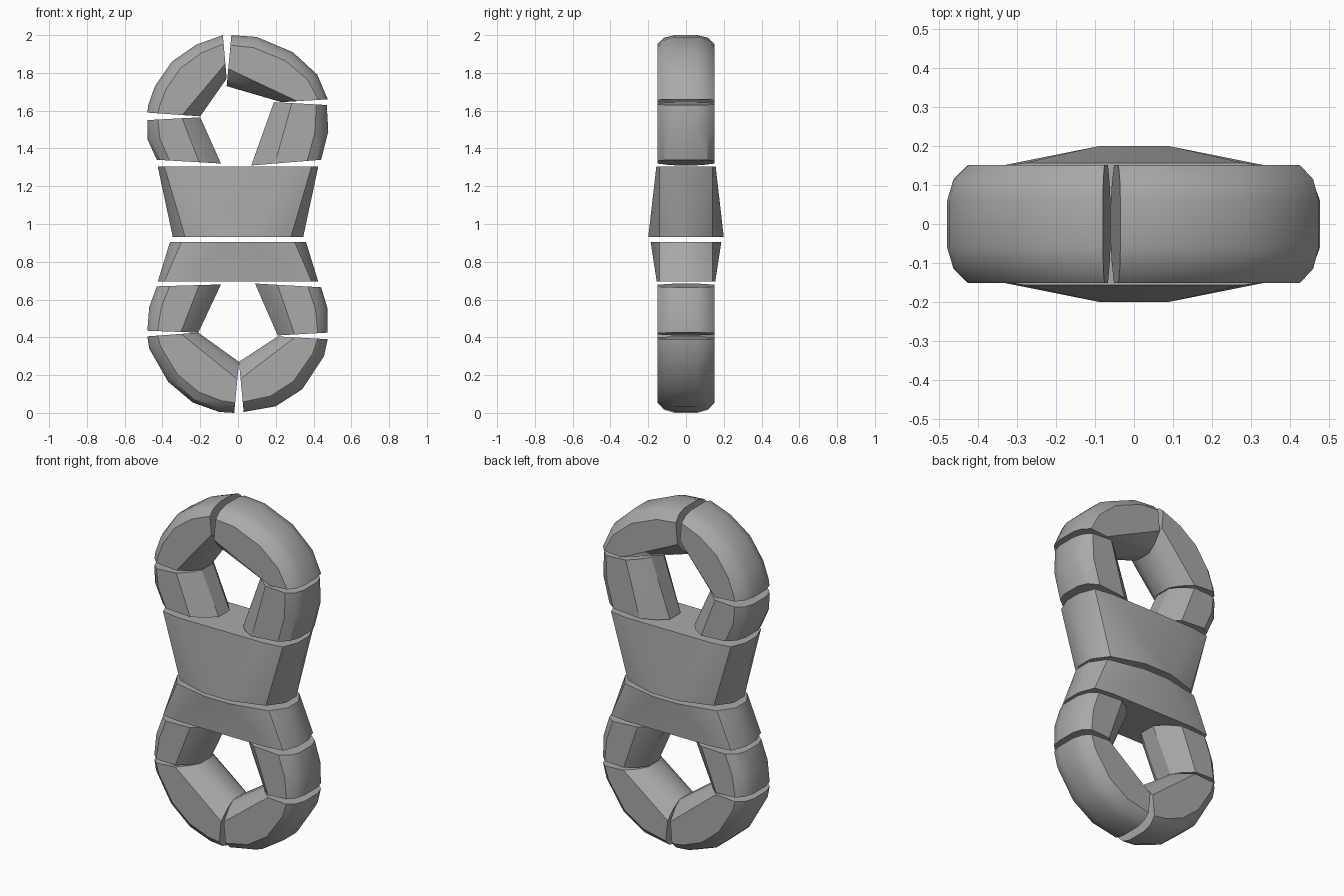
import bpy, bmesh, math

cube = bpy.data.objects.get("Cube")
if cube:
    bpy.data.objects.remove(cube, do_unlink=True)

grey = bpy.data.materials.new("plain_grey")
grey.use_nodes = True
GREY = (0.4, 0.4, 0.4, 1)
grey.diffuse_color = GREY
grey.node_tree.nodes["Principled BSDF"].inputs["Base Color"].default_value = GREY

# Rounded cross-section: (position from inner to outer edge, half depth)
SECTION = [(0, .05), (.12, .1), (.34, .152), (.8, .152), (.94, .115), (1, .06)]


def hull(name, points):
    """Closed convex piece wrapped around a set of points."""
    bm = bmesh.new()
    for p in points:
        bm.verts.new(p)
    res = bmesh.ops.convex_hull(bm, input=bm.verts)
    inner = {v for v in res["geom_interior"] + res["geom_unused"]
             if isinstance(v, bmesh.types.BMVert)}
    bmesh.ops.delete(bm, geom=list(inner), context='VERTS')
    bmesh.ops.dissolve_limit(bm, angle_limit=math.radians(1),
                             verts=bm.verts, edges=bm.edges)
    bmesh.ops.recalc_face_normals(bm, faces=bm.faces)
    mesh = bpy.data.meshes.new(name)
    bm.to_mesh(mesh)
    bm.free()
    mesh.materials.append(grey)
    obj = bpy.data.objects.new(name, mesh)
    bpy.context.collection.objects.link(obj)
    bpy.ops.object.select_all(action='DESELECT')
    obj.select_set(True)
    bpy.context.view_layer.objects.active = obj
    bpy.ops.object.shade_smooth_by_angle(angle=math.radians(30))


def link(name, start, end, outer):
    """Ring segment: straight inner edge from start to end, curved outer edge."""
    points = []
    for i, (ox, oz) in enumerate(outer):
        f = i / (len(outer) - 1)
        ix = start[0] + (end[0] - start[0]) * f
        iz = start[1] + (end[1] - start[1]) * f
        for t, d in SECTION:
            x, z = ix + (ox - ix) * t, iz + (oz - iz) * t
            points += [(x, -d, z), (x, d, z)]
    hull(name, points)


def block(name, layers):
    """Waist block from layers of (z, [(half width, half depth), ...])."""
    hull(name, [(sx * x, sy * y, z) for z, outline in layers
                for x, y in outline for sx in (-1, 1) for sy in (-1, 1)])


# Upper ring
link("upper_arch_right", (-.2, 1.57), (-.06, 1.77),
     [(-.48, 1.59), (-.475, 1.63), (-.44, 1.73), (-.35, 1.86), (-.22, 1.95), (-.08, 2)])
link("upper_arch_left", (.23, 1.645), (-.06, 1.73),
     [(.475, 1.66), (.42, 1.79), (.29, 1.91), (.1, 1.99), (-.035, 2)])
link("upper_side_right", (-.2, 1.565), (-.09, 1.32),
     [(-.48, 1.55), (-.48, 1.45), (-.43, 1.34)])
link("upper_side_left", (.19, 1.645), (.07, 1.31),
     [(.47, 1.63), (.478, 1.49), (.44, 1.34)])

# Waist blocks
block("upper_waist", [(.93, [(.345, .05), (.28, .14), (.09, .2)]),
                      (1.305, [(.425, .05), (.39, .14), (.28, .157)])])
block("lower_waist", [(.905, [(.36, .05), (.3, .14), (.08, .187)]),
                      (.695, [(.425, .05), (.39, .14), (.28, .155)])])

# Lower ring
link("lower_side_right", (-.09, .68), (-.21, .425),
     [(-.43, .67), (-.47, .56), (-.48, .435)])
link("lower_side_left", (.09, .685), (.21, .41),
     [(.44, .665), (.475, .55), (.475, .425)])
link("lower_arch_right", (-.21, .425), (.005, .27),
     [(-.48, .405), (-.47, .34), (-.37, .165), (-.24, .055), (-.1, .005), (-.02, 0)])
link("lower_arch_left", (.21, .405), (.005, .27),
     [(.475, .39), (.455, .3), (.34, .125), (.2, .035), (.03, .005)])
